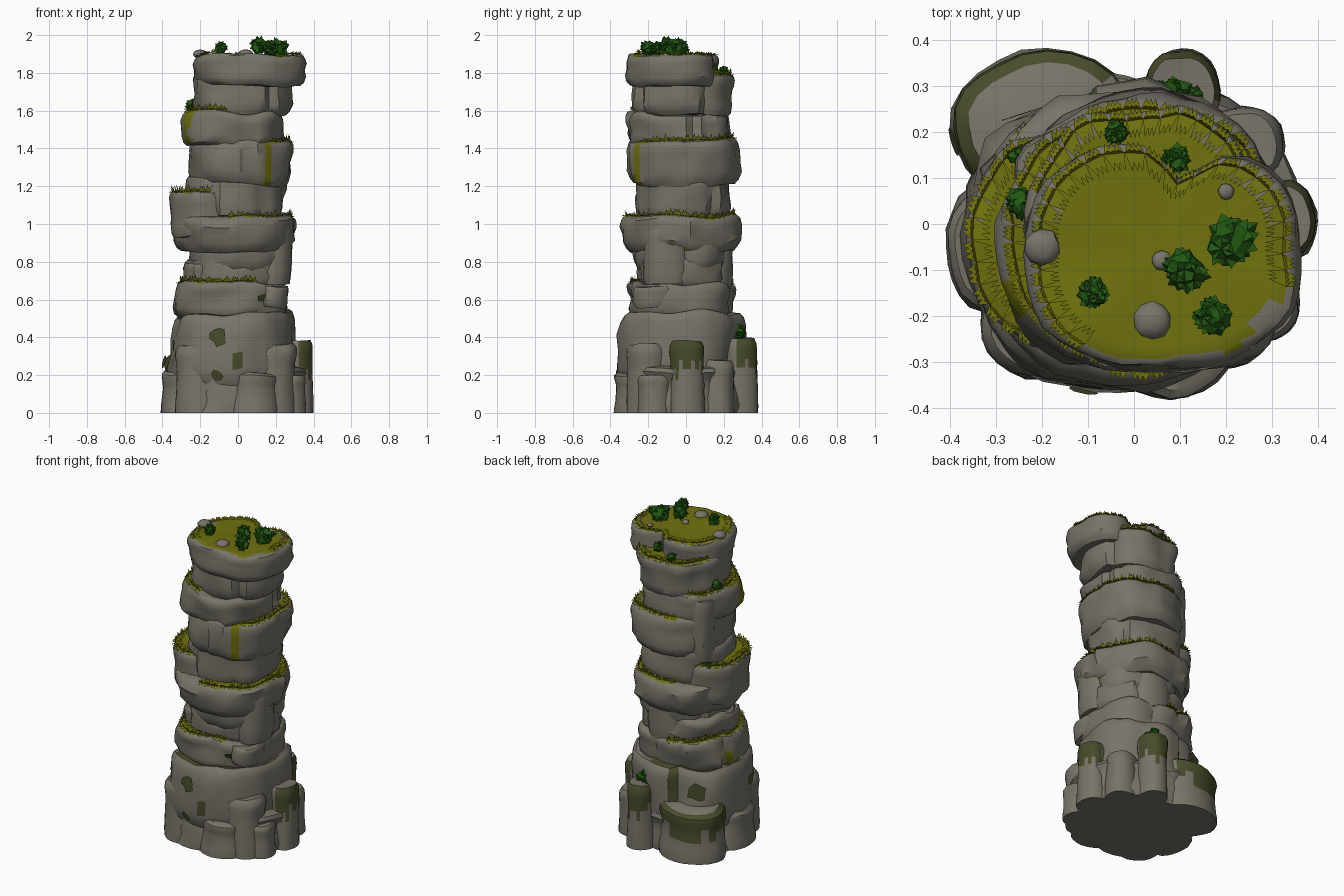
import bpy, bmesh, math, random
from mathutils import Vector, Matrix, noise

random.seed(4)
cube = bpy.data.objects.get("Cube")
if cube:
    bpy.data.objects.remove(cube, do_unlink=True)


def make_material(name, colour):
    mat = bpy.data.materials.new(name)
    mat.use_nodes = True
    mat.diffuse_color = (*colour, 1)
    shader = mat.node_tree.nodes["Principled BSDF"]
    shader.inputs["Base Color"].default_value = (*colour, 1)
    shader.inputs["Roughness"].default_value = 0.9
    return mat


ROCK = make_material("grey rock", (0.185, 0.173, 0.14))
GRASS = make_material("yellow green grass", (0.16, 0.165, 0.004))
MOSS = make_material("dark moss", (0.065, 0.07, 0.024))
LEAF = make_material("bush green", (0.016, 0.1, 0.006))


def finish(bm, name, materials, smooth=None):
    bmesh.ops.recalc_face_normals(bm, faces=bm.faces)
    mesh = bpy.data.meshes.new(name)
    bm.to_mesh(mesh)
    bm.free()
    obj = bpy.data.objects.new(name, mesh)
    bpy.context.collection.objects.link(obj)
    for mat in materials:
        mesh.materials.append(mat)
    if smooth:
        bpy.ops.object.select_all(action="DESELECT")
        obj.select_set(True)
        bpy.context.view_layer.objects.active = obj
        bpy.ops.object.shade_smooth_by_angle(angle=math.radians(smooth))


# Height fraction and width fraction of each ring, from the foot to the rim
SLAB = [(0, .89), (.1, .95), (.28, .99), (.5, .98), (.72, 1), (.88, .99), (.96, .96), (1, .91), (1, .8)]
PILLAR = [(0, 1), (.15, 1), (.3, .97), (.45, .95), (.6, .93), (.72, .94), (.84, .98), (.93, .96), (1, .82)]


def in_arc(angle, arc):
    """True where an angle lies in an arc of (middle, half width) degrees."""
    return abs(math.remainder(angle - math.radians(arc[0]), math.tau)) < math.radians(arc[1])


def rock(name, bounds, z0, z1, profile=SLAB, tilt=0, top=None, arc=(0, 181), moss=None,
         sides=40, notches=(), rough=1, square=2.3):
    """Closed rock with wavy sides; bounds are x and y limits."""
    x0, x1, y0, y1 = bounds
    cx, cy, rx, ry = (x0 + x1) / 2, (y0 + y1) / 2, (x1 - x0) / 2, (y1 - y0) / 2
    seed = random.uniform(0, 50)
    bm = bmesh.new()
    rings = []
    for t, width in profile:
        ring = []
        for i in range(sides):
            a = math.tau * i / sides
            c, s = math.cos(a), math.sin(a)
            r = (abs(c) ** square + abs(s) ** square) ** (-1 / square)
            # Broad swells, small dents, stepped blocks and vertical cracks
            swell = noise.noise(Vector((c * 1.6, s * 1.6, t * 1.3 + seed)))
            dent = noise.noise(Vector((c * 4, s * 4, t * 3 + seed)))
            block = noise.cell(Vector((a * 1.6 + seed, t * 1.8 + seed, seed)))
            r *= width * (1 + rough * (.1 * swell + .04 * dent - .045 * abs(block)))
            for at, depth, spread in notches:
                gap = math.remainder(a - math.radians(at), math.tau)
                r *= 1 - depth * math.exp(-(gap / spread) ** 2)
            x, y = cx + rx * r * c, cy + ry * r * s
            lift = .025 * noise.noise(Vector((x * 6, y * 6, seed))) * rough if z0 + t > 0 else 0
            ring.append(bm.verts.new((x, y, z0 + (z1 - z0) * t + t * tilt * x + lift)))
        rings.append(ring)
    drips = [random.uniform(.4, .7) for _ in range(sides)]
    # The three last bands carry ever more grass towards the middle
    cover = {len(rings) - 3: .15, len(rings) - 2: .62}
    for k in range(len(rings) - 1):
        for i in range(sides):
            j = (i + 1) % sides
            f = bm.faces.new((rings[k][i], rings[k][j], rings[k + 1][j], rings[k + 1][i]))
            mean = (profile[k][0] + profile[k + 1][0]) / 2
            out = f.calc_center_median()
            patch = .5 + noise.noise(Vector((out.x * 9, out.y * 9, seed)))
            if top and patch < cover.get(k, 0) and in_arc(math.tau * i / sides, arc):
                f.material_index = 1
            # Moss hangs from the rim in uneven strands on the outward side
            if moss and drips[i] < mean < moss and (out.x - cx) * cx + (out.y - cy) * cy > 0:
                f.material_index = 1
    # Caps
    bm.faces.new(rings[0])
    hub = bm.verts.new((cx, cy, z1 + tilt * cx))
    for i in range(sides):
        f = bm.faces.new((rings[-1][i], rings[-1][(i + 1) % sides], hub))
        f.material_index = 1 if top and in_arc(math.tau * i / sides, arc) else 0
    rim = [v.co.copy() for v in rings[-2]]
    finish(bm, name, [ROCK, top or MOSS], 38)
    return rim


def fringe(name, rim, arc, height):
    """Ragged grass edge: blades up from the rim and flaps laid over it."""
    bm = bmesh.new()
    middle = sum(rim, Vector()) / len(rim)
    for i, p in enumerate(rim):
        q = rim[(i + 1) % len(rim)]
        out = (p - middle).normalized()
        if not in_arc(math.atan2(out.y, out.x), arc):
            continue
        for a, b in ((p, p.lerp(q, .5)), (p.lerp(q, .5), q), (p.lerp(q, .25), p.lerp(q, .75))):
            a, b = (v + Vector((0, 0, .004)) for v in (a, b))
            mid = (a + b) / 2
            up = Vector((0, 0, height * random.uniform(.3, 1)))
            flap = out * .025 + Vector((0, 0, random.uniform(-.012, .002)))
            for tip in (mid + up + out * .008, mid + flap):
                bm.faces.new([bm.verts.new(v) for v in (a, b, tip)])
            bm.faces.new([bm.verts.new(v) for v in (a, b, mid + up * .5 - out * .04)])
    finish(bm, name, [GRASS])


# Main tower: name, x limits, y limits, z limits, slope, top colour, arc of the grass
ALL = (0, 181)
layers = [
    ("foot", -.385, .35, -.36, .33, 0, .25, 0, None, ALL),
    ("plinth", -.37, .31, -.355, .31, .12, .52, .06, MOSS, ALL),
    ("lower_ledge", -.35, .28, -.31, .27, .5, .69, -.01, GRASS, (190, 100)),
    ("lower_waist", -.29, .27, -.26, .23, .66, .82, 0, None, ALL),
    ("waist", -.26, .28, -.28, .24, .76, .95, 0, None, ALL),
    ("middle_ledge", -.33, .31, -.34, .29, .86, 1.05, -.01, GRASS, (0, 105)),
    ("upper_waist", -.28, .25, -.28, .25, 1.03, 1.26, 0, None, ALL),
    ("upper_ledge", -.27, .30, -.31, .29, 1.21, 1.45, .0, GRASS, (25, 90)),
    ("high_ledge", -.30, .26, -.32, .24, 1.41, 1.59, -.02, GRASS, (185, 70)),
    ("neck", -.24, .28, -.29, .26, 1.57, 1.79, 0, GRASS, (95, 65)),
]
for name, x0, x1, y0, y1, z0, z1, tilt, top, arc in layers:
    cracks = [(random.uniform(0, 360), .1, .07) for _ in range(3)]
    rim = rock(name, (x0, x1, y0, y1), z0, z1, tilt=tilt, top=top, arc=arc, notches=cracks,
               profile=PILLAR if name == "foot" else SLAB)
    if top == GRASS:
        fringe(name + "_fringe", rim, arc, .035)

# Overhanging summit with a cleft at the back
rim = rock("summit", (-.24, .37, -.32, .19), 1.73, 1.895, top=GRASS, rough=.7,
           notches=[(80, .32, .22)])
fringe("summit_fringe", rim, (100, 120), .018)

# Raised shelf on the tower's right side
rim = rock("side_shelf", (-.36, 0, -.27, .2), .93, 1.15, top=GRASS, sides=28, tilt=-.06)
fringe("side_shelf_fringe", rim, (180, 125), .04)

# Slabs leaning on the column
slabs = [
    ("front_slab", .08, .29, -.23, .02, .68, .98),
    ("small_front_slab", .1, .27, -.28, -.05, .57, .68),
    ("tall_back_slab", -.265, -.08, .0, .2, 1.18, 1.56),
    ("side_slab", -.29, -.1, -.2, .05, .68, .8),
    ("back_slab", -.12, .14, .06, .25, .66, 1.0),
]
for name, x0, x1, y0, y1, z0, z1 in slabs:
    rock(name, (x0, x1, y0, y1), z0, z1, sides=16)

# Pillars around the foot, some with hanging moss
pillars = [
    ("left_mossy_pillar", .24, .40, -.09, .1, .38, .97),
    ("back_mossy_pillar", .02, .19, .2, .38, .39, .97),
    ("back_mossy_boulder", -.4, .02, .03, .38, .31, .97),
    ("back_left_boulder", .14, .33, .08, .26, .28, None),
    ("left_boulder", .22, .36, -.26, -.08, .2, None),
    ("low_left_boulder", .26, .38, -.02, .1, .16, None),
    ("front_boulder", -.06, .22, -.38, -.12, .21, None),
    ("front_right_boulder", -.34, -.06, -.34, -.1, .36, None),
    ("front_left_block", .06, .31, -.32, -.08, .36, None),
    ("right_boulder", -.41, -.2, -.2, .1, .22, None),
]
for name, x0, x1, y0, y1, h, moss in pillars:
    rock(name, (x0, x1, y0, y1), 0, h, profile=PILLAR, moss=moss, sides=24, rough=.8, square=2.1)

# Moss patches lying on the walls
bpy.context.view_layer.update()
graph = bpy.context.evaluated_depsgraph_get()
patches = [(254, .4, .055), (253, .2, .035), (135, .4, .07), (155, .27, .045),
           (205, .36, .045), (295, .61, .03)]
for k, (angle, z, w) in enumerate(patches):
    a = math.radians(angle)
    aim = Vector((math.cos(a), math.sin(a), 0))
    hit, spot, normal, *_ = bpy.context.scene.ray_cast(graph, aim + Vector((0, 0, z)), -aim)
    bm = bmesh.new()
    bmesh.ops.create_circle(bm, cap_ends=True, segments=11, radius=w)
    for v in bm.verts:
        v.co *= random.uniform(.6, 1)
    turn = normal.to_track_quat("Z", "Y").to_matrix().to_4x4()
    bm.transform(Matrix.Translation(spot + normal * .008) @ turn)
    finish(bm, f"moss_patch_{k + 1}", [MOSS])

# Loose stones sunk in the summit
for k, (x, y, r) in enumerate([(.04, -.21, .042), (-.2, -.05, .04), (.06, -.08, .022), (.2, .07, .018)]):
    bm = bmesh.new()
    bmesh.ops.create_icosphere(bm, subdivisions=2, radius=r)
    for v in bm.verts:
        v.co *= random.uniform(.92, 1.06)
    bm.transform(Matrix.Translation((x, y, 1.9)) @ Matrix.Diagonal((1, 1, .6, 1)))
    finish(bm, f"stone_{k + 1}", [ROCK], 40)

# Spiky bushes
bushes = [
    (.21, -.04, 1.93, .062), (.11, -.1, 1.945, .052), (.17, -.2, 1.93, .045), (-.09, -.15, 1.93, .038),
    (.09, .14, 1.82, .036), (-.04, .2, 1.81, .03), (-.245, .045, 1.63, .038), (-.255, .145, 1.16, .028),
    (.09, .285, .43, .04), (.06, .29, .41, .024), (.13, .28, .41, .024),
]
for k, (x, y, z, r) in enumerate(bushes):
    bm = bmesh.new()
    bmesh.ops.create_icosphere(bm, subdivisions=2, radius=r * .82)
    for v in bm.verts:
        v.co *= random.uniform(.8, 1.1)
    # Pull out spikes from a share of the faces
    chosen = random.sample(list(bm.faces), 45)
    for v in bmesh.ops.poke(bm, faces=chosen)["verts"]:
        v.co *= random.uniform(1.15, 1.5)
    bm.transform(Matrix.Translation((x, y, z)) @ Matrix.Rotation(k, 4, "Z"))
    finish(bm, f"bush_{k + 1}", [LEAF])
